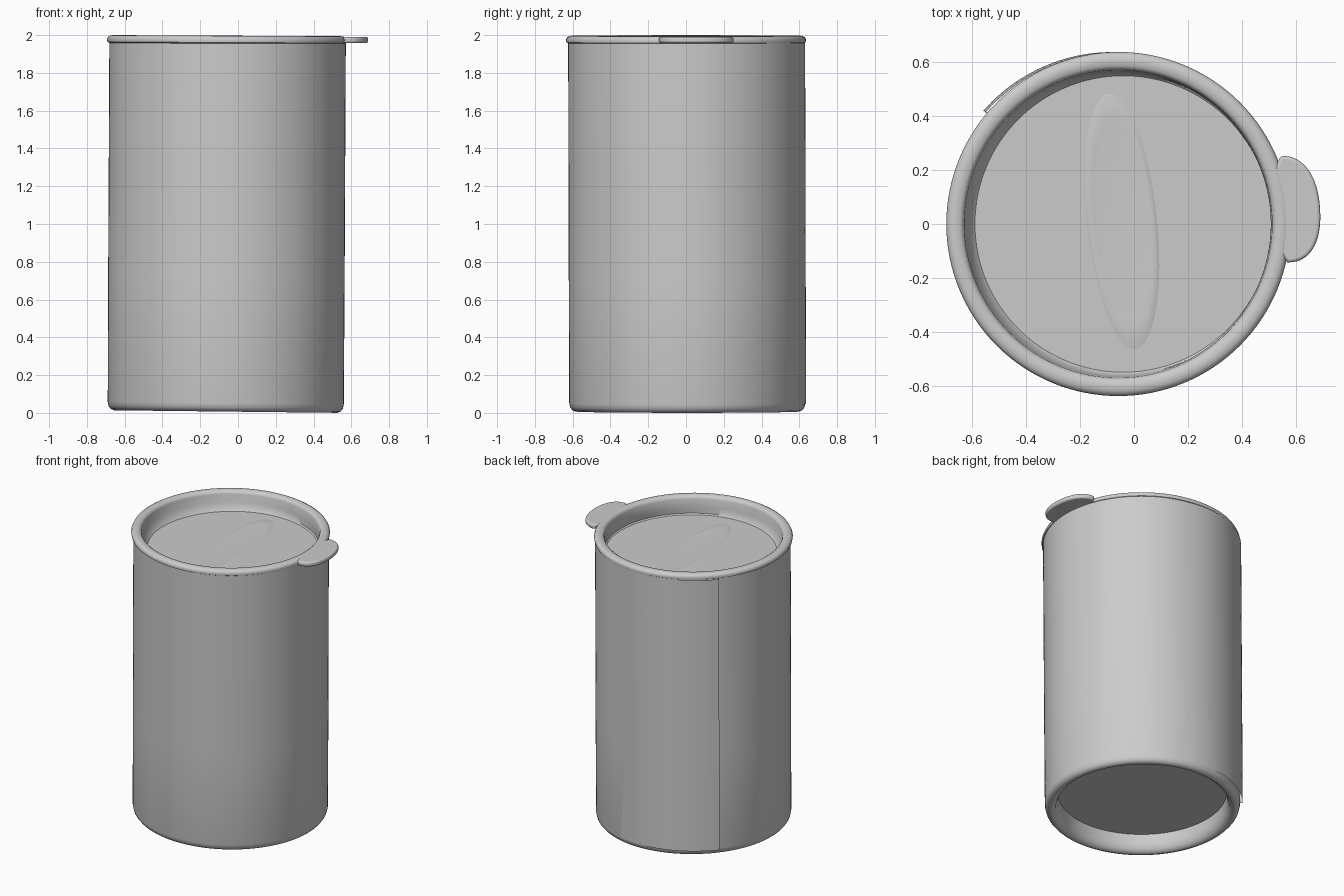
import bpy, bmesh, math

cube = bpy.data.objects.get("Cube")
if cube:
    bpy.data.objects.remove(cube, do_unlink=True)

# One plain grey for the whole tin
grey = bpy.data.materials.new("plain_grey")
grey.use_nodes = True
colour = (0.6, 0.6, 0.6, 1)
grey.diffuse_color = colour
bsdf = next(n for n in grey.node_tree.nodes if n.type == 'BSDF_PRINCIPLED')
bsdf.inputs["Base Color"].default_value = colour

CX = -0.058      # axis of the tin
SEGMENTS = 128
FLOOR = 1.868    # height of the sunken lid panel


def finish(name, bm, angle=40):
    bmesh.ops.recalc_face_normals(bm, faces=bm.faces)
    mesh = bpy.data.meshes.new(name)
    bm.to_mesh(mesh)
    bm.free()
    mesh.materials.append(grey)
    obj = bpy.data.objects.new(name, mesh)
    bpy.context.collection.objects.link(obj)
    bpy.ops.object.select_all(action='DESELECT')
    obj.select_set(True)
    bpy.context.view_layer.objects.active = obj
    bpy.ops.object.shade_smooth_by_angle(angle=math.radians(angle))
    return obj


def lathe(profile):
    """Spin (radius, height) points around the tin's axis."""
    bm = bmesh.new()
    verts = [bm.verts.new((r, 0, z)) for r, z in profile]
    edges = [bm.edges.new(pair) for pair in zip(verts, verts[1:])]
    bmesh.ops.spin(bm, geom=verts + edges, cent=(0, 0, 0), axis=(0, 0, 1),
                   angle=math.tau, steps=SEGMENTS)
    bmesh.ops.remove_doubles(bm, verts=bm.verts, dist=0.0005)
    bmesh.ops.translate(bm, verts=bm.verts, vec=(CX, 0, 0))
    return bm


def lean(bm):
    """The wall leans a little, and the foot is slightly higher on the right."""
    for v in bm.verts:
        low = 1 - v.co.z / 2
        v.co.z += 0.007 * (1 - (v.co.x - CX) / 0.625) * low
        v.co.x += 0.003 - 0.010 * low
        v.co.y += 0.002 + 0.005 * low


# Body with rounded foot and recessed base
bm = lathe([(0, 0.122), (0.5, 0.122), (0.54, 0.122), (0.543, 0.06), (0.555, 0.02),
            (0.575, 0.004), (0.590, 0), (0.608, 0.007), (0.620, 0.022),
            (0.625, 0.045), (0.626, 0.7), (0.626, 1.4), (0.626, 1.965)])
lean(bm)
finish("body", bm)

# Wrapped sheet that dips into the wall at one end and lifts free at the seam
bm = bmesh.new()
columns = []
for i in range(38):
    t = max(i - 1, 0) / 36
    a = math.radians(140 - 74 * t)
    r = 0.622 if i == 0 else 0.642 - 0.02 * t
    columns.append([bm.verts.new((CX + r * math.cos(a), r * math.sin(a), z))
                    for z in (0.04, 1.96)])
for a, b in zip(columns, columns[1:]):
    bm.faces.new((a[0], a[1], b[1], b[0]))
lean(bm)
finish("seam_overlap", bm)

# Lid with rolled rim and sunken panel
bm = lathe([(0, FLOOR), (0.5, FLOOR), (0.548, FLOOR), (0.556, FLOOR + 0.008),
            (0.564, 1.92), (0.569, 1.975), (0.574, 1.988), (0.584, 1.995),
            (0.602, 1.998), (0.618, 1.996), (0.630, 1.989), (0.636, 1.977),
            (0.633, 1.962), (0.62, 1.955)])
for v in bm.verts:
    if v.co.z < FLOOR + 0.01:
        v.co.x += 0.018     # panel sits slightly off centre
    v.co.z += 0.003 * (v.co.x - CX) * -1 / 0.636 - 0.001
finish("lid", bm)

# Pull tab: a squarish half oval rooted in the rim
bm = bmesh.new()
outline = []
for i in range(33):
    a = math.radians(-90 + 180 * i / 32)
    c, s = math.cos(a), math.sin(a)
    x = 0.555 + 0.133 * abs(c) ** 0.85
    y = 0.055 + 0.197 * math.copysign(abs(s) ** 0.9, s)
    outline.append((x - 0.06 * (y - 0.055), y))
outline += [(0.515, 0.2), (0.54, 0.05), (0.535, -0.1)]
base = bm.faces.new([bm.verts.new((x, y, 1.957)) for x, y in outline])
top = bmesh.ops.extrude_face_region(bm, geom=[base])
bmesh.ops.translate(bm, vec=(0, 0, 0.034),
                    verts=[g for g in top["geom"] if isinstance(g, bmesh.types.BMVert)])
tab = finish("pull_tab", bm)
bevel = tab.modifiers.new("rounded_edge", 'BEVEL')
bevel.width = 0.012
bevel.segments = 4
bevel.angle_limit = math.radians(60)

# Low oval emboss on the lid panel
bm = bmesh.new()
rings = []
tilt = math.radians(6)
for scale, height in ((1.0, -0.001), (0.94, 0.003), (0.86, 0.005), (0.76, 0.003), (0.7, 0.002)):
    ring = []
    for i in range(64):
        a = math.tau * i / 64
        x, y = 0.13 * scale * math.cos(a), 0.475 * scale * math.sin(a)
        ring.append(bm.verts.new((-0.045 + x * math.cos(tilt) - y * math.sin(tilt),
                                  0.01 + x * math.sin(tilt) + y * math.cos(tilt),
                                  FLOOR + height)))
    rings.append(ring)
for lower, upper in zip(rings, rings[1:]):
    for i in range(64):
        j = (i + 1) % 64
        bm.faces.new((lower[i], lower[j], upper[j], upper[i]))
bm.faces.new(rings[-1])
finish("oval_emboss", bm)
